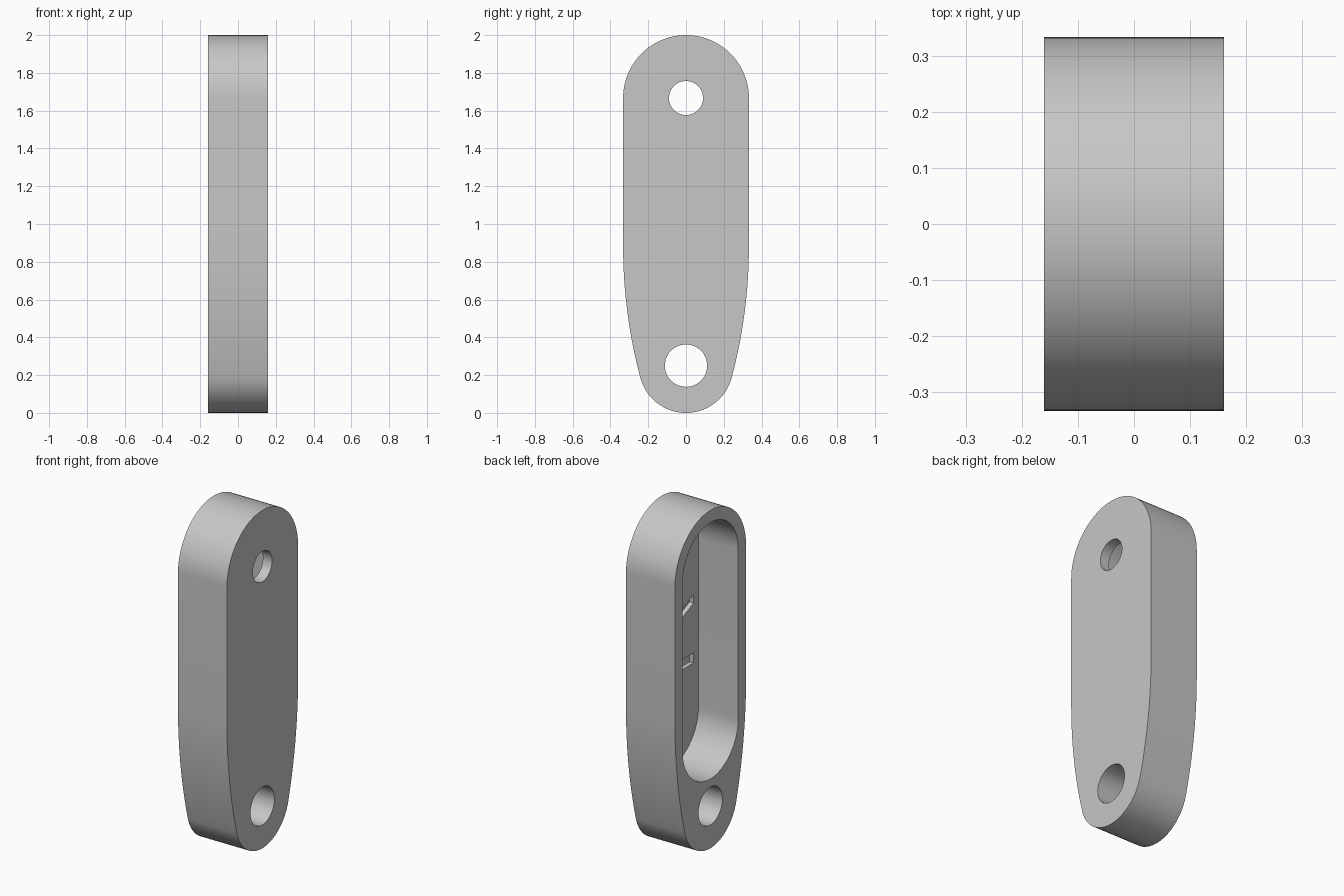
import bpy
import bmesh
from math import sin, cos, radians, pi

cube = bpy.data.objects.get("Cube")
if cube:
    bpy.data.objects.remove(cube, do_unlink=True)

HALF = 0.16                      # half thickness along x
TOP_Z, TOP_R = 1.667, 0.333      # upper end arc
LOW_Z, LOW_R = 0.25, 0.25        # lower end arc
FLOOR_X = 0.10                   # pocket floor


def arc(cy, cz, r, start, end, steps=32):
    """Points (y, z) on an arc, angles in degrees from +y."""
    angles = [radians(start + (end - start) * i / steps) for i in range(steps + 1)]
    return [(cy + r * cos(a), cz + r * sin(a)) for a in angles]


def prism(name, points, x0, x1):
    """Extrude a (y, z) outline from x0 to x1."""
    bm = bmesh.new()
    face = bm.faces.new([bm.verts.new((x0, y, z)) for y, z in points])
    grown = bmesh.ops.extrude_face_region(bm, geom=[face])
    verts = [v for v in grown["geom"] if isinstance(v, bmesh.types.BMVert)]
    bmesh.ops.translate(bm, verts=verts, vec=(x1 - x0, 0, 0))
    bmesh.ops.recalc_face_normals(bm, faces=bm.faces)
    mesh = bpy.data.meshes.new(name)
    bm.to_mesh(mesh)
    bm.free()
    obj = bpy.data.objects.new(name, mesh)
    bpy.context.collection.objects.link(obj)
    return obj


def cut(body, name, points, x0, x1):
    """Subtract a prism from the body."""
    cutter = prism(name, points, x0, x1)
    cutter.hide_render = True
    mod = body.modifiers.new(name, "BOOLEAN")
    mod.operation = "DIFFERENCE"
    mod.solver = "EXACT"
    mod.object = cutter
    bpy.context.view_layer.objects.active = body
    bpy.ops.object.modifier_apply(modifier=mod.name)
    bpy.data.objects.remove(cutter, do_unlink=True)


# Outer outline: one side from the bottom up to the crown, then mirrored
TAPER = 15
taper_r = (TOP_R - LOW_R * cos(radians(TAPER))) / (1 - cos(radians(TAPER)))
taper_z = LOW_Z - LOW_R * sin(radians(TAPER)) + taper_r * sin(radians(TAPER))
side = arc(0, LOW_Z, LOW_R, -90, -TAPER, 24)
side += arc(TOP_R - taper_r, taper_z, taper_r, -TAPER, 0, 16)[1:]
side += arc(0, TOP_Z, TOP_R, 0, 90, 24)
outline = side + [(-y, z) for y, z in reversed(side[1:-1])]
body = prism("link_body", outline, -HALF, HALF)

# Deep rounded pocket, open on one face
pocket_r = 0.26
pocket = arc(0, TOP_Z, pocket_r, 0, 180) + arc(0, 0.67, pocket_r, 180, 360)
cut(body, "pocket_cutter", pocket, -0.3, FLOOR_X)

# Pivot holes
cut(body, "upper_hole_cutter", arc(0, TOP_Z, 0.09, 0, 360, 48)[:-1], -0.3, 0.3)
cut(body, "lower_hole_cutter", arc(0, LOW_Z, 0.112, 0, 360, 48)[:-1], -0.3, 0.3)

# Shallow grooves in the pocket floor
end = 0.213
bar = [(-end, 0.945), (end, 0.945), (end, 1.005), (-end, 1.005)]
chevron = [(-end, 1.3), (0, 1.205), (end, 1.3), (end, 1.35), (0, 1.255), (-end, 1.35)]
for name, points in (("bar_cutter", bar), ("chevron_cutter", chevron)):
    cut(body, name, points, FLOOR_X - 0.05, FLOOR_X + 0.026)

# Plain grey finish
grey = bpy.data.materials.new("light_grey")
grey.use_nodes = True
colour = (0.57, 0.57, 0.57, 1)
grey.diffuse_color = colour
grey.node_tree.nodes["Principled BSDF"].inputs["Base Color"].default_value = colour
body.data.materials.clear()
body.data.materials.append(grey)

bpy.ops.object.select_all(action="DESELECT")
body.select_set(True)
bpy.context.view_layer.objects.active = body
bpy.ops.object.shade_smooth_by_angle(angle=radians(30))
